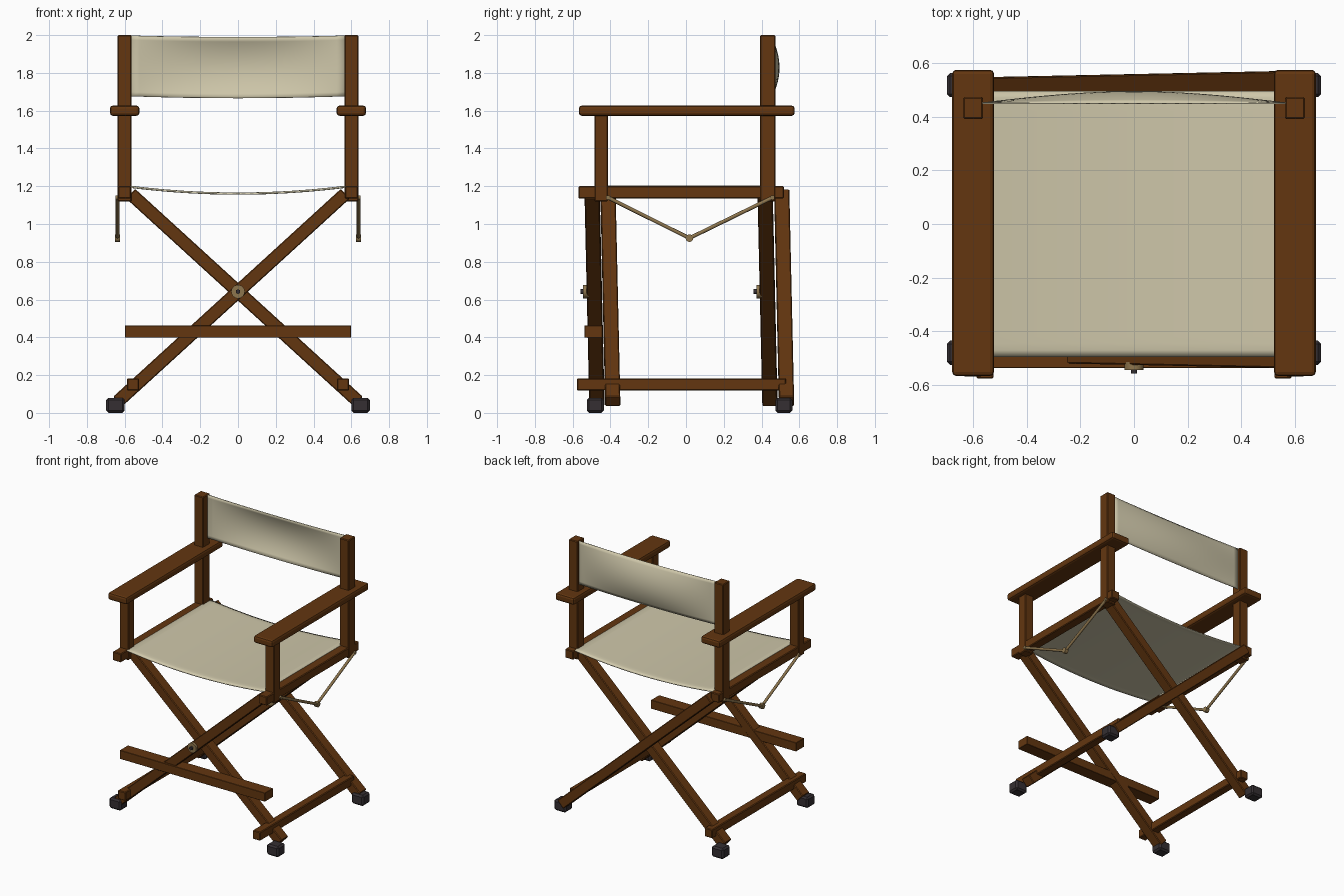
import bpy, bmesh, math
from mathutils import Vector, Matrix

if "Cube" in bpy.data.objects:
    bpy.data.objects.remove(bpy.data.objects["Cube"])


def material(name, rgb):
    m = bpy.data.materials.new(name)
    m.diffuse_color = (*rgb, 1)
    m.use_nodes = True
    m.node_tree.nodes["Principled BSDF"].inputs["Base Color"].default_value = m.diffuse_color
    return m


WOOD = material("brown wood", (0.125, 0.037, 0.005))
CLOTH = material("cream canvas", (0.62, 0.57, 0.40))
BRASS = material("dull brass", (0.27, 0.18, 0.075))
RUBBER = material("dark rubber", (0.035, 0.028, 0.032))


def finish(name, bm, mat, bevel=0, segments=1):
    bmesh.ops.recalc_face_normals(bm, faces=bm.faces)
    if bevel:
        bmesh.ops.bevel(bm, geom=bm.edges[:], offset=bevel, segments=segments,
                        profile=0.5, affect='EDGES')
    me = bpy.data.meshes.new(name)
    bm.to_mesh(me)
    bm.free()
    me.materials.append(mat)
    ob = bpy.data.objects.new(name, me)
    bpy.context.collection.objects.link(ob)
    return ob


def box(name, x, y, z, mat=WOOD, bevel=0.005, segments=1):
    bm = bmesh.new()
    bmesh.ops.create_cube(bm, size=1)
    for v in bm.verts:
        v.co = [(a + b) / 2 + c * (b - a) for (a, b), c in zip((x, y, z), v.co)]
    return finish(name, bm, mat, bevel, segments)


def leg(name, p0, p1, w, d):
    # slanted bar: w across in the xz plane, d deep along y
    p0, p1 = Vector(p0), Vector(p1)
    t = p1 - p0
    side = Vector((-t.z, 0, t.x)).normalized() * w / 2
    deep = Vector((0, d / 2, 0))
    bm = bmesh.new()
    rings = [[bm.verts.new(p + side * a + deep * b)
              for a, b in ((-1, -1), (1, -1), (1, 1), (-1, 1))] for p in (p0, p1)]
    for r in rings:
        bm.faces.new(r)
    for i in range(4):
        j = (i + 1) % 4
        bm.faces.new((rings[0][i], rings[0][j], rings[1][j], rings[1][i]))
    return finish(name, bm, WOOD, 0.005)


def rod(name, p0, p1, r, mat, sides=16):
    p0, p1 = Vector(p0), Vector(p1)
    t = p1 - p0
    bm = bmesh.new()
    m = Matrix.Translation((p0 + p1) / 2) @ t.to_track_quat('Z', 'Y').to_matrix().to_4x4()
    bmesh.ops.create_cone(bm, cap_ends=True, segments=sides, radius1=r, radius2=r,
                          depth=t.length, matrix=m)
    ob = finish(name, bm, mat)
    for p in ob.data.polygons:
        p.use_smooth = len(p.vertices) == 4
    return ob


def sheet(name, fn, nu, nv, thick):
    # curved cloth: fn maps u, v in -1..1 to a point
    bm = bmesh.new()
    g = [[bm.verts.new(fn(2 * i / nu - 1, 2 * j / nv - 1)) for j in range(nv + 1)]
         for i in range(nu + 1)]
    for i in range(nu):
        for j in range(nv):
            bm.faces.new((g[i][j], g[i + 1][j], g[i + 1][j + 1], g[i][j + 1]))
    ob = finish(name, bm, CLOTH)
    for p in ob.data.polygons:
        p.use_smooth = True
    s = ob.modifiers.new("thickness", 'SOLIDIFY')
    s.thickness = thick
    s.offset = 0
    return ob


for s, n in ((-1, "left"), (1, "right")):
    def xs(a, b):
        return tuple(sorted((s * a, s * b)))

    # upright posts, armrest, seat rail and floor rail
    box(n + "_back_post", xs(0.563, 0.637), (0.392, 0.473), (1.12, 2.0))
    box(n + "_front_post", xs(0.563, 0.637), (-0.485, -0.413), (1.12, 1.59))
    box(n + "_armrest", xs(0.522, 0.678), (-0.567, 0.575), (1.573, 1.627), bevel=0.015, segments=2)
    box(n + "_seat_rail", xs(0.566, 0.635), (-0.569, 0.518), (1.135, 1.2))
    box(n + "_floor_rail", xs(0.524, 0.587), (-0.577, 0.529), (0.118, 0.183))

    # rubber feet
    for y, k in ((-0.48, "front"), (0.518, "back")):
        box(f"{n}_{k}_foot", xs(0.6, 0.698), (y - 0.045, y + 0.045), (0, 0.08), RUBBER, 0.012)

    # folding brass stay under the seat rail
    x = s * 0.638
    joint = (x, 0.018, 0.925)
    for y, k in ((-0.413, "front"), (0.458, "back")):
        rod(f"{n}_{k}_stay", (x, y, 1.14), joint, 0.01, BRASS, 12)
        rod(f"{n}_{k}_stay_pin", (s * 0.61, y, 1.14), (s * 0.648, y, 1.14), 0.012, BRASS, 12)
    rod(n + "_stay_joint", (s * 0.625, 0.018, 0.925), (s * 0.652, 0.018, 0.925), 0.02, BRASS)

# crossed legs, leaning slightly in y
for k, y_rise, y_fall in (("front", -0.484, -0.4), ("back", 0.432, 0.52)):
    leg(k + "_rising_leg", (-0.637, y_rise + 0.012, 0.06), (0.568, y_rise - 0.013, 1.16), 0.07, 0.08)
    leg(k + "_falling_leg", (0.637, y_fall + 0.012, 0.06), (-0.568, y_fall - 0.013, 1.16), 0.07, 0.08)
    # pivot washer and bolt
    y = y_rise - 0.04
    rod(k + "_pivot_washer", (0, y + 0.01, 0.642), (0, y - 0.02, 0.642), 0.036, BRASS, 24)
    rod(k + "_pivot_bolt", (0, y, 0.642), (0, y - 0.034, 0.642), 0.013, RUBBER, 6)

# footrest bar
box("footrest", (-0.598, 0.598), (-0.537, -0.442), (0.398, 0.463), bevel=0.002)


# canvas seat sagging between the rails, front and back hems turned down a little
def seat_point(u, v):
    hem = max(0, abs(v) - 0.93) / 0.07
    return (0.57 * u, 0.495 * v, 1.2 - 0.036 * (1 - u * u) - 0.006 * hem * hem)


sheet("seat", seat_point, 24, 40, 0.006)


# canvas backrest, bulging backwards in the middle
def back_point(u, v):
    bulge = 0.042 * math.cos(u * math.pi / 2) * (1 - v * v)
    return (0.57 * u, 0.45 + bulge, 1.837 + 0.161 * v - 0.009 * (1 - u * u))


sheet("backrest", back_point, 24, 14, 0.006)
